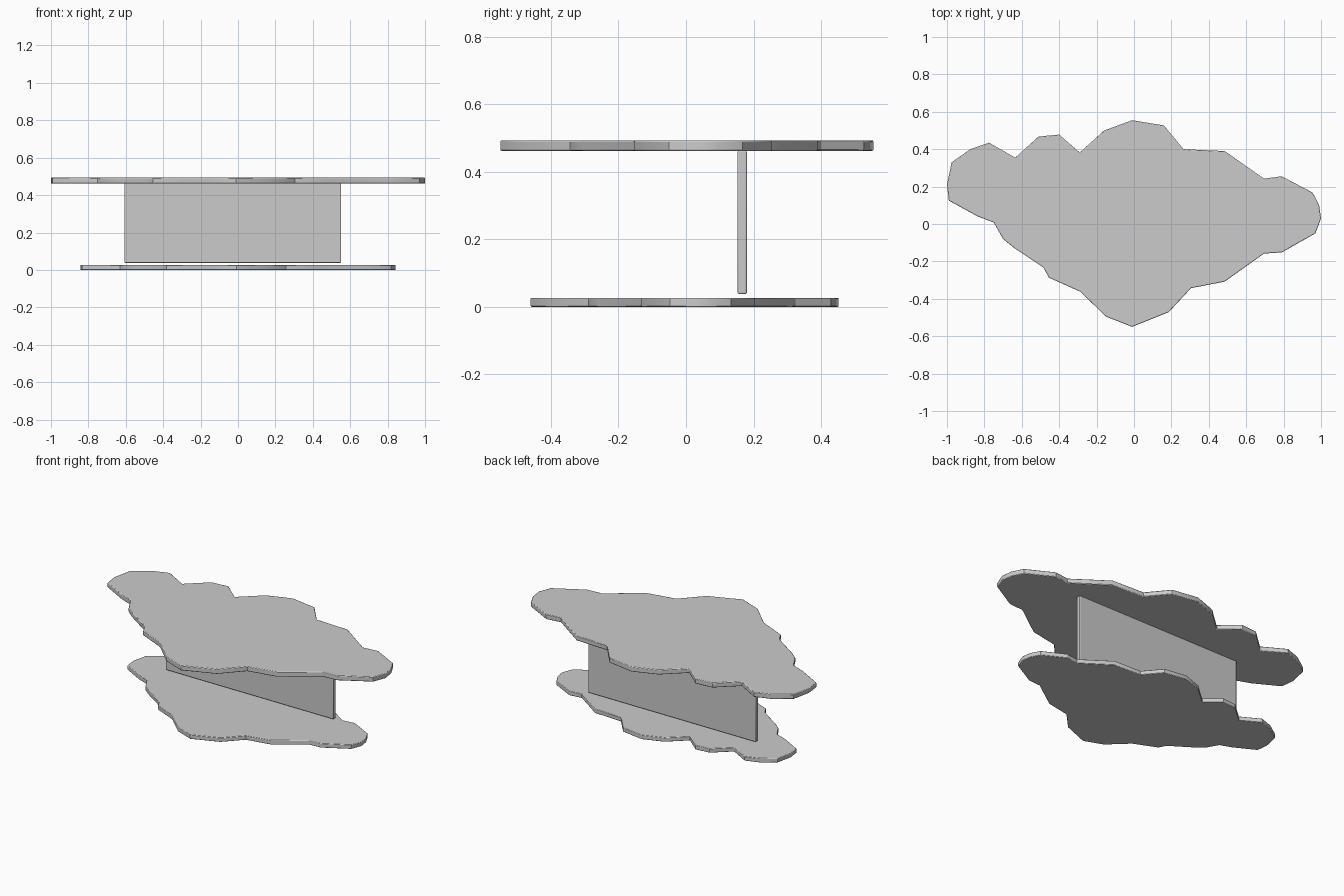
import bpy, bmesh

if "Cube" in bpy.data.objects:
    bpy.data.objects.remove(bpy.data.objects["Cube"])

# Scalloped cloud outline, clockwise from the left tip
OUTLINE = [
    (-1.0, 0.21), (-0.975, 0.33), (-0.875, 0.40), (-0.775, 0.435), (-0.635, 0.355),
    (-0.51, 0.468), (-0.40, 0.478), (-0.29, 0.382), (-0.16, 0.50), (-0.01, 0.555),
    (0.16, 0.527), (0.265, 0.40), (0.485, 0.39), (0.695, 0.243), (0.79, 0.255),
    (0.955, 0.168), (0.99, 0.10), (1.0, 0.03), (0.97, -0.05), (0.79, -0.152),
    (0.695, -0.158), (0.485, -0.308), (0.305, -0.343), (0.185, -0.472), (-0.01, -0.55),
    (-0.15, -0.495), (-0.287, -0.362), (-0.455, -0.287), (-0.485, -0.232),
    (-0.645, -0.125), (-0.70, -0.08), (-0.75, 0.008), (-0.835, 0.04), (-0.99, 0.125),
]


def slab(name, points, z0, z1, bevel):
    """Extrude a flat outline from z0 to z1 and soften its rim."""
    bm = bmesh.new()
    face = bm.faces.new([bm.verts.new((x, y, z0)) for x, y in points])
    ext = bmesh.ops.extrude_face_region(bm, geom=[face])
    for v in ext["geom"]:
        if isinstance(v, bmesh.types.BMVert):
            v.co.z = z1
    bmesh.ops.recalc_face_normals(bm, faces=bm.faces)
    mesh = bpy.data.meshes.new(name)
    bm.to_mesh(mesh)
    bm.free()
    obj = bpy.data.objects.new(name, mesh)
    bpy.context.collection.objects.link(obj)
    mod = obj.modifiers.new("soft_rim", "BEVEL")
    mod.width = bevel
    mod.segments = 2
    mod.limit_method = "ANGLE"
    mod.angle_limit = 0.9
    bpy.ops.object.select_all(action="DESELECT")
    obj.select_set(True)
    bpy.context.view_layer.objects.active = obj
    bpy.ops.object.shade_smooth_by_angle(angle=0.6)
    return obj


# Table top and the smaller matching lower shelf
slab("table_top", OUTLINE, 0.462, 0.493, 0.004)
slab("lower_shelf", [(x * 0.842, y * 0.826 - 0.006) for x, y in OUTLINE], 0.0, 0.027, 0.003)

# Upright panel hung under the top, set toward the back
slab("upright_panel", [(-0.608, 0.153), (0.552, 0.153), (0.552, 0.18), (-0.608, 0.18)],
     0.038, 0.463, 0.004)
